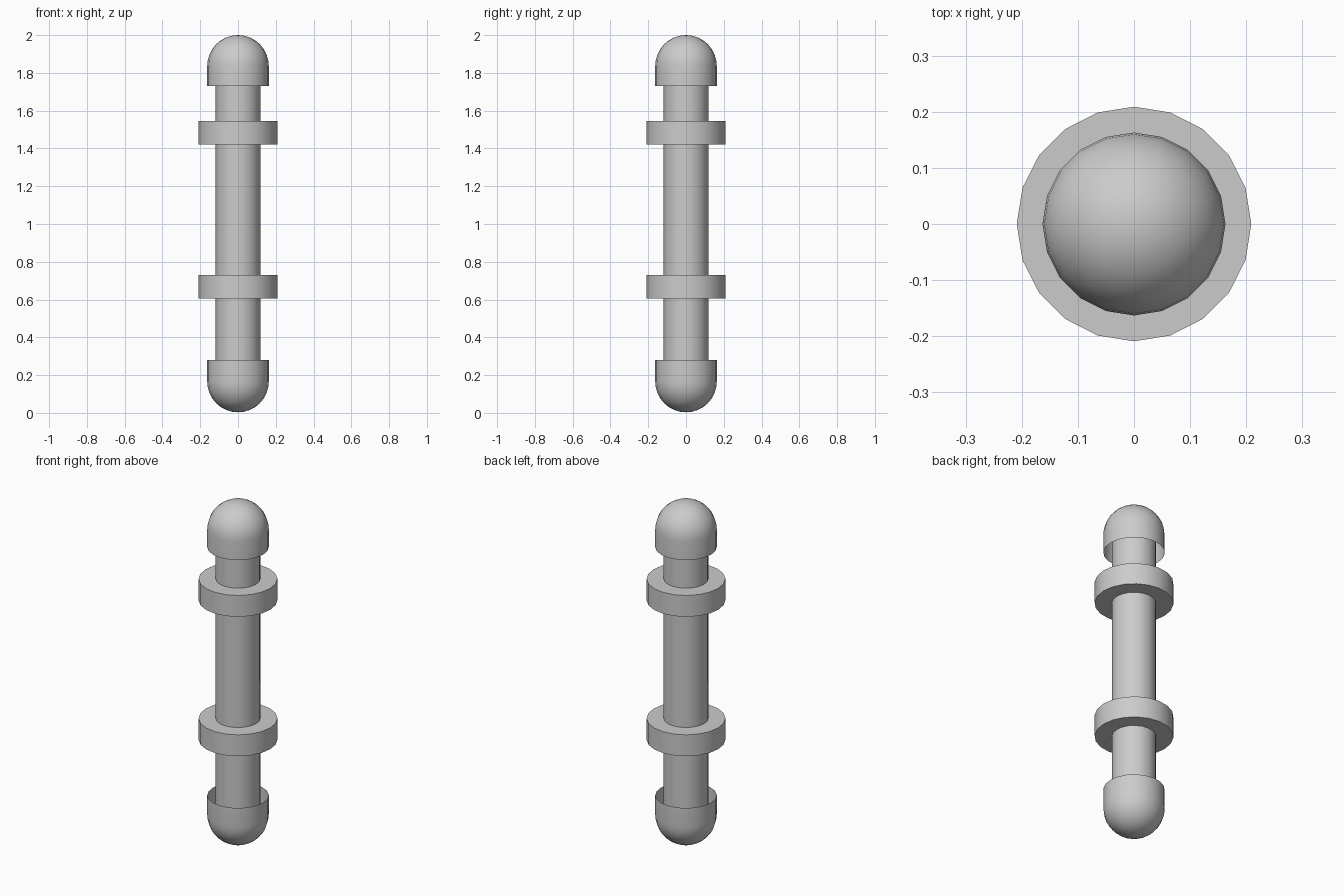
import bpy, bmesh
from math import sin, cos, pi

if "Cube" in bpy.data.objects:
    bpy.data.objects.remove(bpy.data.objects["Cube"])

SIDES = 20
SHAFT_R, CAP_R, RING_R = 0.118, 0.163, 0.209


def lathe(name, profile):
    """Spin an (r, z) profile around the z axis."""
    bm = bmesh.new()
    verts = [bm.verts.new((r, 0, z)) for r, z in profile]
    edges = [bm.edges.new(p) for p in zip(verts, verts[1:])]
    bmesh.ops.spin(bm, geom=verts + edges, cent=(0, 0, 0), axis=(0, 0, 1),
                   angle=2 * pi, steps=SIDES, use_duplicate=False)
    bmesh.ops.remove_doubles(bm, verts=bm.verts, dist=1e-4)
    bmesh.ops.recalc_face_normals(bm, faces=bm.faces)
    mesh = bpy.data.meshes.new(name)
    bm.to_mesh(mesh)
    bm.free()
    obj = bpy.data.objects.new(name, mesh)
    bpy.context.collection.objects.link(obj)
    bpy.ops.object.select_all(action='DESELECT')
    obj.select_set(True)
    bpy.context.view_layer.objects.active = obj
    bpy.ops.object.shade_smooth_by_angle(angle=0.6)
    return obj


# Central shaft, reaching into both caps
lathe("shaft", [(0, 0.16), (SHAFT_R, 0.16), (SHAFT_R, 1.84), (0, 1.84)])

# Collars around the shaft
for name, z0, z1 in (("lower_collar", 0.605, 0.73), ("upper_collar", 1.42, 1.545)):
    lathe(name, [(SHAFT_R, z0), (RING_R, z0), (RING_R, z1), (SHAFT_R, z1), (SHAFT_R, z0)])

# Domed end caps: thin shells open towards the middle
dome = [(CAP_R * cos(a), CAP_R * sin(a)) for a in (i * pi / 16 for i in range(9))]
for name, rim, centre, s in (("top_cap", 1.73, 1.837, 1), ("bottom_cap", 0.28, 0.166, -1)):
    lathe(name, [(CAP_R, rim)] + [(r, centre + s * h) for r, h in dome])
